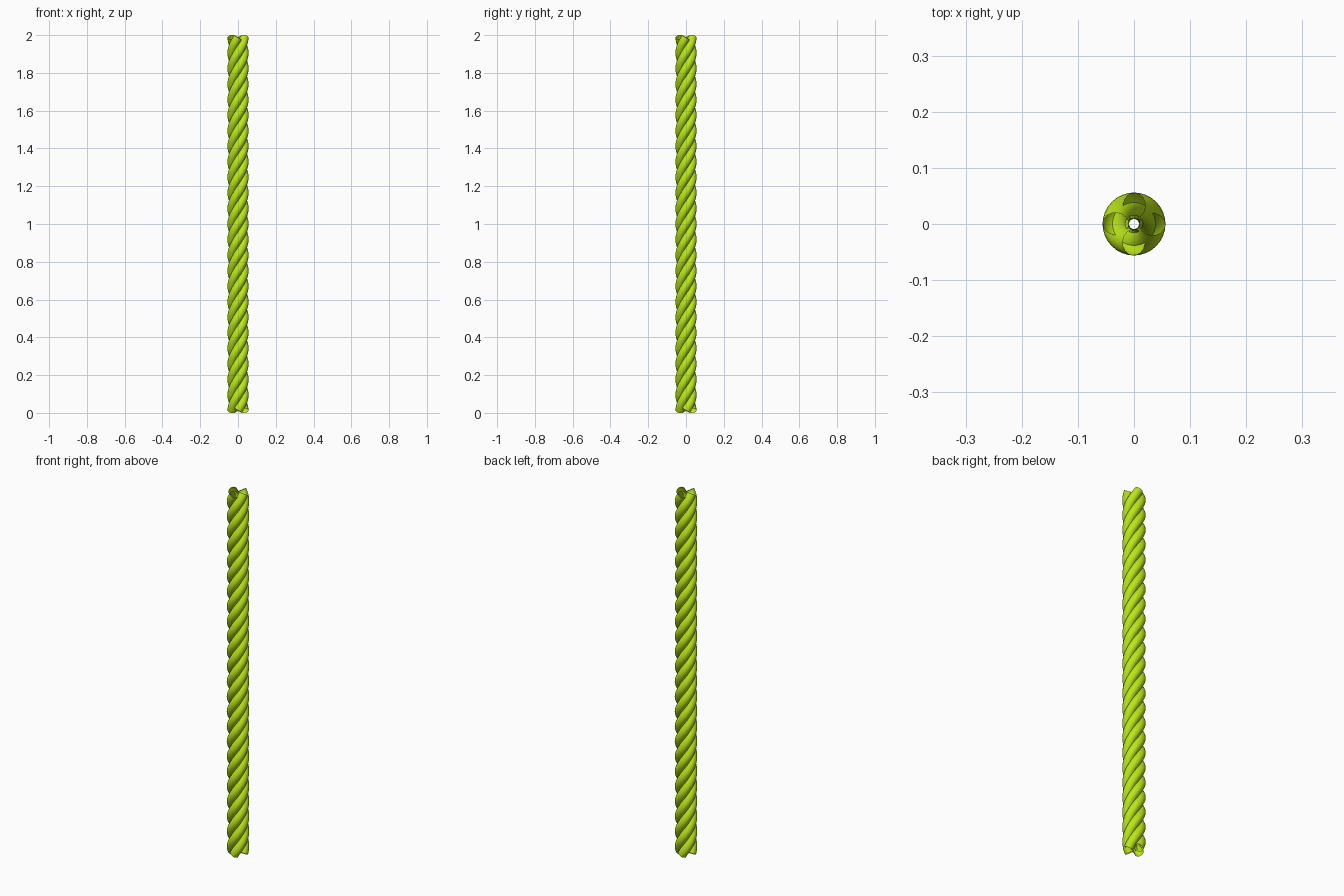
import bpy, math

if "Cube" in bpy.data.objects:
    bpy.data.objects.remove(bpy.data.objects["Cube"])

R, r = 0.0325, 0.0235      # helix radius, strand radius
TURNS, STEPS = 6, 32       # turns of the rope, points per turn
START = 0.0                # angle of the first strand
TILT = math.atan2(2 * math.pi * R * TURNS, 2.0)
LIFT = r * math.sin(TILT)  # tilted open ends stay within z = 0..2

mat = bpy.data.materials.new("lime")
mat.diffuse_color = (0.5, 0.8, 0.01, 1)
mat.use_nodes = True
mat.node_tree.nodes["Principled BSDF"].inputs["Base Color"].default_value = mat.diffuse_color


def strand(i):
    """One open-ended tube wound round the z axis."""
    cu = bpy.data.curves.new(f"rope_strand_{i}", 'CURVE')
    cu.dimensions = '3D'
    cu.twist_mode = 'Z_UP'
    cu.bevel_depth = r
    cu.bevel_resolution = 6
    n = TURNS * STEPS
    sp = cu.splines.new('POLY')
    sp.points.add(n)
    for k, p in enumerate(sp.points):
        t = k / n
        a = START + i * math.pi / 2 + t * TURNS * 2 * math.pi
        p.co = (R * math.cos(a), R * math.sin(a), LIFT + t * (2 - 2 * LIFT), 1)
    sp.use_smooth = True
    cu.materials.append(mat)
    ob = bpy.data.objects.new(f"rope_strand_{i}", cu)
    bpy.context.collection.objects.link(ob)


for i in range(4):
    strand(i)
